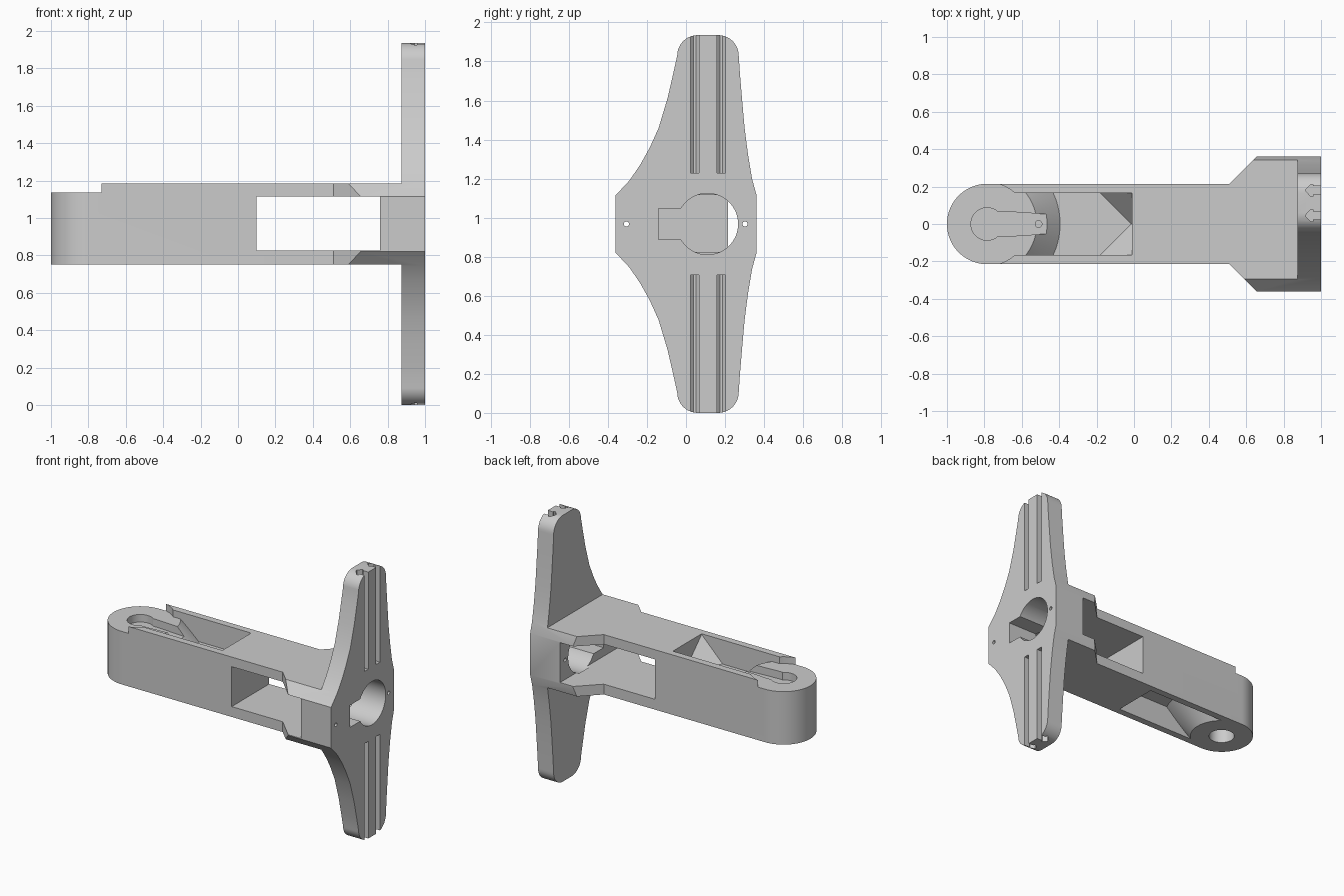
import bpy, bmesh
from math import cos, sin, pi, radians

if "Cube" in bpy.data.objects:
    bpy.data.objects.remove(bpy.data.objects["Cube"], do_unlink=True)

MID = 0.9675      # height of the symmetry plane
TOP = 1.185       # top of the arm
BOSS_X = -0.785   # centre of the rounded end
FLOOR = 1.01      # floor of the upper pocket

grey = bpy.data.materials.new("plain grey")
grey.use_nodes = True
grey.diffuse_color = (0.6, 0.6, 0.6, 1)
grey.node_tree.nodes["Principled BSDF"].inputs["Base Color"].default_value = (0.6, 0.6, 0.6, 1)


def finish(name, bm):
    bmesh.ops.recalc_face_normals(bm, faces=bm.faces)
    mesh = bpy.data.meshes.new(name)
    bm.to_mesh(mesh)
    bm.free()
    mesh.materials.append(grey)
    ob = bpy.data.objects.new(name, mesh)
    bpy.context.collection.objects.link(ob)
    return ob


def prism(name, pts, axis, lo, hi):
    """Extrude a flat outline along one axis."""
    place = {"x": lambda a, b, t: (t, a, b),
             "y": lambda a, b, t: (a, t, b),
             "z": lambda a, b, t: (a, b, t)}[axis]
    bm = bmesh.new()
    ends = [[bm.verts.new(place(a, b, t)) for a, b in pts] for t in (lo, hi)]
    for ring in ends:
        bm.faces.new(ring)
    n = len(pts)
    for i in range(n):
        j = (i + 1) % n
        bm.faces.new((ends[0][i], ends[0][j], ends[1][j], ends[1][i]))
    return finish(name, bm)


def rect(a0, a1, b0, b1):
    return [(a0, b0), (a1, b0), (a1, b1), (a0, b1)]


def arc(cx, cy, r, start, end, n):
    angles = [radians(start + (end - start) * i / n) for i in range(n + 1)]
    return [(cx + r * cos(a), cy + r * sin(a)) for a in angles]


def circle(cx, cy, r, n=64):
    return arc(cx, cy, r, 0, 360, n)[:-1]


def hull(name, pts):
    bm = bmesh.new()
    bmesh.ops.convex_hull(bm, input=[bm.verts.new(p) for p in pts])
    return finish(name, bm)


def combine(target, tool, operation="DIFFERENCE"):
    mod = target.modifiers.new("shape", "BOOLEAN")
    mod.operation, mod.solver, mod.object = operation, "EXACT", tool
    bpy.context.view_layer.objects.active = target
    bpy.ops.object.modifier_apply(modifier=mod.name)
    bpy.data.objects.remove(tool, do_unlink=True)


# Wing profile seen along the arm: upper half, then its mirror image
right = [(0.36, 1.12), (0.338, 1.2), (0.318, 1.32), (0.3, 1.46), (0.286, 1.62), (0.276, 1.74)]
left = [(-0.065, 1.74), (-0.095, 1.61), (-0.14, 1.46), (-0.185, 1.36),
        (-0.235, 1.27), (-0.29, 1.19), (-0.36, 1.115)]
upper = (right + arc(0.165, 1.83, 0.105, 0, 90, 10)
         + arc(0.06, 1.83, 0.105, 90, 180, 10) + left)
wing = upper + [(y, 2 * MID - z) for y, z in reversed(upper)]
bracket = prism("arm_with_end_plate", wing, "x", -1.1, 1)

# Side silhouette: straight arm and tall plate
low = 2 * MID - TOP
side = [(-1.1, low), (0.875, low), (0.875, -0.1), (1.1, -0.1),
        (1.1, 2.1), (0.875, 2.1), (0.875, TOP), (-1.1, TOP)]
combine(bracket, prism("side_outline", side, "y", -1, 1), "INTERSECT")

# Plan silhouette: rounded end and flared shoulders
plan = arc(BOSS_X, 0, 0.215, 90, 270, 40) + [
    (0.51, -0.215), (0.695, -0.4), (1.1, -0.4), (1.1, 0.4), (0.695, 0.4), (0.51, 0.215)]
combine(bracket, prism("plan_outline", plan, "z", -0.2, 2.2), "INTERSECT")

# Window through the arm
combine(bracket, prism("window", rect(0.1, 0.76, 0.825, 1.115), "y", -1, 1))

# Lowered round seat at the end
combine(bracket, prism("seat", circle(BOSS_X, 0, 0.222), "z", 1.135, 1.4))


def pocket(name, boss_top, below):
    """Pocket with a conical boss at one end and sloped corners at the other."""
    box = prism(name, rect(BOSS_X, -0.01, -0.165, 0.165), "z", FLOOR, 1.3)
    bm = bmesh.new()
    base = FLOOR - 0.02
    bmesh.ops.create_cone(bm, cap_ends=True, segments=96,
                          radius1=0.215 + TOP - base, radius2=0.215 + TOP - boss_top,
                          depth=boss_top - base)
    bmesh.ops.translate(bm, verts=bm.verts, vec=(BOSS_X, 0, (base + boss_top) / 2))
    combine(box, finish("boss_cone", bm))
    e, leg = 0.01, 0.2
    for s in (-1, 1):
        x, y, z = -0.01 + e, s * (0.165 + e), FLOOR - e
        combine(box, hull("corner", [(x, y, z), (x - leg, y, z),
                                     (x, y - s * leg, z), (x, y, z + leg)]))
    if below:
        for v in box.data.vertices:
            v.co.z = 2 * MID - v.co.z
        box.data.flip_normals()
    return box


combine(bracket, pocket("upper_pocket", 1.135, False))
combine(bracket, pocket("lower_pocket", 1.32, True))

# Keyhole recess, its pin hole and the socket below
keyhole = arc(BOSS_X, 0, 0.087, 50, 310, 32) + [(-0.69, -0.067), (-0.465, -0.052),
                                               (-0.465, 0.052), (-0.69, 0.067)]
combine(bracket, prism("keyhole", keyhole, "z", 1.08, 1.3))
combine(bracket, prism("pin_hole", circle(-0.51, 0, 0.018, 24), "z", 1.04, 1.3))
combine(bracket, prism("socket", circle(BOSS_X, 0, 0.087), "z", 0.5, 1.0))

# Plate openings: round hole, square notch and two screw holes
combine(bracket, prism("round_hole", circle(0.11, MID, 0.157), "x", 0.74, 1.1))
combine(bracket, prism("notch", rect(-0.14, 0.05, MID - 0.08, MID + 0.08), "x", 0.74, 1.1))
for y in (-0.305, 0.302):
    combine(bracket, prism("screw_hole", circle(y, MID, 0.013, 24), "x", 0.7, 1.1))

# Arrow-shaped grooves along both wings
half = [(1.05, 0.022), (0.958, 0.022), (0.958, 0.032), (0.945, 0.032), (0.92, 0.006)]
for centre in (0.045, 0.18):
    groove = [(x, centre + y) for x, y in half] + [(x, centre - y) for x, y in reversed(half)]
    for lo, hi in ((MID + 0.262, 2.1), (-0.2, MID - 0.262)):
        combine(bracket, prism("groove", groove, "z", lo, hi))

# Smooth curved walls, crisp edges
bpy.ops.object.select_all(action="DESELECT")
bracket.select_set(True)
bpy.context.view_layer.objects.active = bracket
bpy.ops.object.shade_smooth_by_angle(angle=radians(25))
